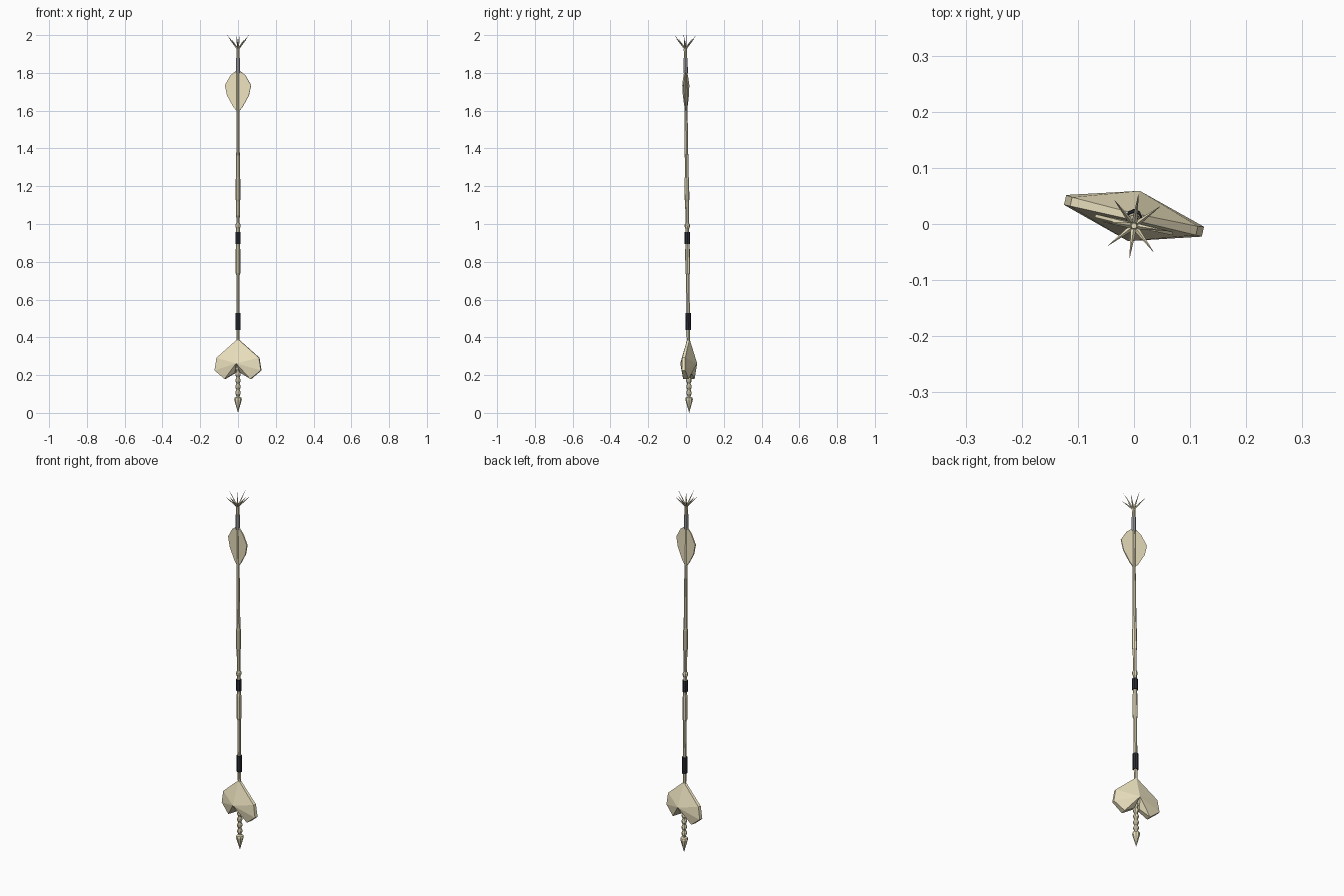
import bpy, bmesh, math
from mathutils import Matrix, Vector

if "Cube" in bpy.data.objects:
    bpy.data.objects.remove(bpy.data.objects["Cube"])


def material(name, rgb):
    m = bpy.data.materials.new(name)
    m.diffuse_color = (*rgb, 1)
    m.use_nodes = True
    m.node_tree.nodes["Principled BSDF"].inputs["Base Color"].default_value = m.diffuse_color
    return m


BONE = material("bone", (0.85, 0.77, 0.53))
DARK = material("dark_wrap", (0.025, 0.027, 0.035))
GREY = material("grey_metal", (0.45, 0.45, 0.47))
YAW = Matrix.Rotation(math.radians(-13), 4, 'Z')


def finish(name, bm, mat):
    # the whole staff leans slightly in y
    bmesh.ops.recalc_face_normals(bm, faces=bm.faces)
    for v in bm.verts:
        v.co.y += 0.017 - 0.0105 * v.co.z
    me = bpy.data.meshes.new(name)
    bm.to_mesh(me)
    bm.free()
    me.materials.append(mat)
    ob = bpy.data.objects.new(name, me)
    bpy.context.collection.objects.link(ob)
    return ob


def lathe(name, profile, mat, sides=8):
    bm = bmesh.new()
    rings = []
    for r, z in profile:
        rings.append([bm.verts.new((r * math.cos(2 * math.pi * i / sides),
                                    r * math.sin(2 * math.pi * i / sides), z))
                      for i in range(sides)])
    for a, b in zip(rings, rings[1:]):
        for i in range(sides):
            j = (i + 1) % sides
            bm.faces.new((a[i], a[j], b[j], b[i]))
    bm.faces.new(rings[0])
    bm.faces.new(rings[-1])
    bmesh.ops.remove_doubles(bm, verts=bm.verts, dist=0.0003)
    return finish(name, bm, mat)


# shaft with its thicker grip sections
lathe("shaft", [(0.008, 0.2), (0.009, 0.44), (0.009, 0.73), (0.0125, 0.74),
                (0.0125, 0.865), (0.010, 0.88), (0.010, 0.975), (0.0135, 0.985),
                (0.0135, 0.997), (0.009, 1.005), (0.010, 1.12), (0.0125, 1.13),
                (0.0125, 1.235), (0.010, 1.25), (0.008, 1.6), (0.007, 1.94)], BONE)

# wraps and collar
lathe("lower_wrap", [(0.0145, 0.44), (0.0145, 0.53)], DARK)
lathe("middle_wrap", [(0.0145, 0.895), (0.0145, 0.957)], DARK)
lathe("upper_collar", [(0.0115, 1.80), (0.0115, 1.88)], GREY)
lathe("crown_base", [(0.008, 1.88), (0.009, 1.925), (0.005, 1.945)], BONE)

# beaded foot with pointed end
beads = [(0.0002, 0.0), (0.020, 0.07), (0.018, 0.08), (0.009, 0.085)]
for k in range(5):
    z = 0.09 + k * 0.033
    beads += [(0.009, z), (0.014, z + 0.011), (0.014, z + 0.02), (0.009, z + 0.031)]
lathe("beaded_foot", beads, BONE)

# crown of eight spikes
bm = bmesh.new()
for i in range(8):
    a = math.radians(-98 + 45 * i)
    tip_z = 2.0 if i % 2 == 0 else 1.98
    start = Vector((0, 0, 1.925))
    tip = Vector((0.058 * math.cos(a), 0.058 * math.sin(a), tip_z))
    d = tip - start
    rot = d.to_track_quat('Z', 'Y').to_matrix().to_4x4()
    bmesh.ops.create_cone(bm, cap_ends=True, segments=4, radius1=0.0055,
                          radius2=0.0003, depth=d.length,
                          matrix=Matrix.Translation((start + tip) / 2) @ rot)
finish("crown_spikes", bm, BONE)

# leaf blade, thick at the spine and thin at the rim
bm = bmesh.new()
half = [(0.012, 1.81), (0.04, 1.787), (0.071, 1.735), (0.059, 1.68), (0.025, 1.62)]
outline = half + [(0, 1.59)] + [(-x, z) for x, z in reversed(half)]
for s in (-1, 1):
    bm.faces.new([bm.verts.new((x, s * 0.003, z)) for x, z in outline])
f, b = [list(face.verts) for face in bm.faces]
for i in range(len(f)):
    j = (i + 1) % len(f)
    bm.faces.new((f[i], f[j], b[j], b[i]))
bm.transform(YAW)
finish("leaf_blade", bm, BONE)

# two-lobed faceted head: apex, shoulder, outer, low and inner corners
bm = bmesh.new()
rim = [(0, 0.006, 0.392), (0.115, 0.008, 0.292), (0.126, 0.009, 0.225),
       (0.07, 0.015, 0.18), (0.014, 0.010, 0.212)]
mid = (0, 0.046, 0.262)
for sx in (-1, 1):
    loops = []
    for sy in (-1, 1):
        pts = [bm.verts.new((x * sx, y * sy, z)) for x, y, z in rim + [mid]]
        for i in range(4):
            bm.faces.new((pts[5], pts[i], pts[i + 1]))
        loops.append(pts)
    p, q = loops
    for i in range(5):
        bm.faces.new((p[i], p[i + 1], q[i + 1], q[i]))
bmesh.ops.remove_doubles(bm, verts=bm.verts, dist=0.0005)
bm.transform(YAW)
finish("lobed_head", bm, BONE)
